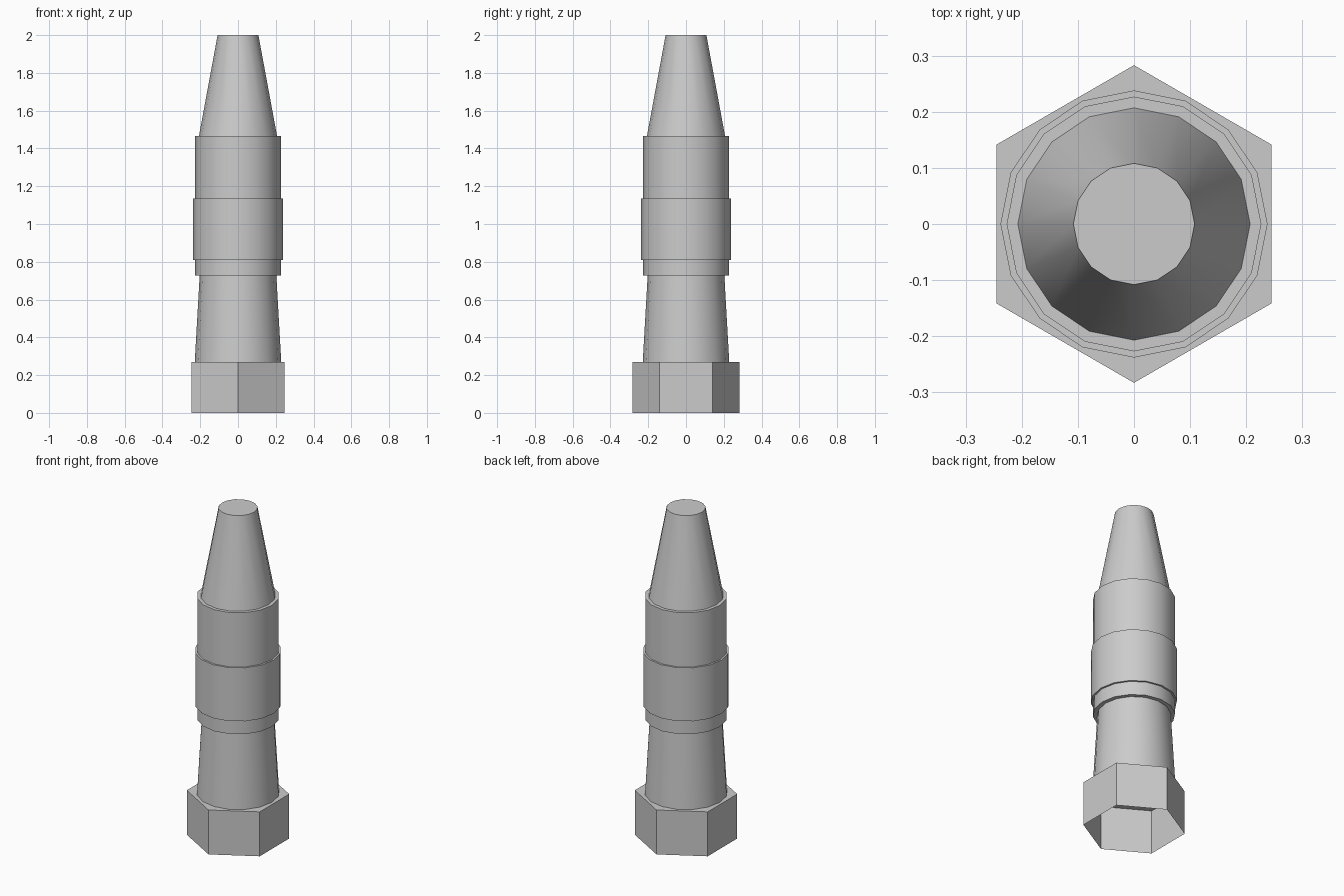
import bpy, bmesh
from math import sin, cos, pi, radians

cube = bpy.data.objects.get("Cube")
if cube:
    bpy.data.objects.remove(cube, do_unlink=True)

grey = bpy.data.materials.new("plain grey")
grey.use_nodes = True
colour = (0.6, 0.6, 0.6, 1)
grey.diffuse_color = colour
grey.node_tree.nodes["Principled BSDF"].inputs["Base Color"].default_value = colour


def lathe(name, profile, sides, smooth=True):
    """Turn (radius, height) points, listed top to bottom, about z; radius 0 makes a cap."""
    bm = bmesh.new()
    rings = []
    for r, z in profile:
        if r == 0:
            rings.append(None)
            continue
        angles = [pi / 2 + 2 * pi * i / sides for i in range(sides)]
        rings.append([bm.verts.new((r * cos(a), r * sin(a), z)) for a in angles])
    for upper, lower in zip(rings, rings[1:]):
        if upper is None:
            bm.faces.new(lower)
            continue
        for i in range(sides):
            j = (i + 1) % sides
            bm.faces.new((upper[i], lower[i], lower[j], upper[j]))
    mesh = bpy.data.meshes.new(name)
    bm.to_mesh(mesh)
    bm.free()
    mesh.materials.append(grey)
    obj = bpy.data.objects.new(name, mesh)
    bpy.context.collection.objects.link(obj)
    if smooth:
        bpy.ops.object.select_all(action="DESELECT")
        obj.select_set(True)
        bpy.context.view_layer.objects.active = obj
        bpy.ops.object.shade_smooth_by_angle(angle=radians(30))
    return obj


# Tapered tip with a flat end
lathe("tapered_tip", [(0, 2), (0.108, 2), (0.207, 1.465)], 16)

# Sleeve above the raised band, with its top shoulder
lathe("upper_sleeve", [(0.207, 1.465), (0.227, 1.465), (0.227, 1.135)], 16)

# Raised band with narrow shoulders
lathe("raised_band", [(0.227, 1.135), (0.238, 1.135), (0.238, 0.81), (0.227, 0.81)], 16)

# Short sleeve below the band, with its underside
lathe("lower_sleeve", [(0.227, 0.81), (0.227, 0.727), (0.203, 0.727)], 16)

# Neck flaring down to the nut
lathe("flared_neck", [(0.203, 0.727), (0.229, 0.27)], 16)

# Six-sided nut, hollow and open underneath
lathe("hex_nut", [(0, 0.27), (0.283, 0.27), (0.283, 0)], 6, smooth=False)
